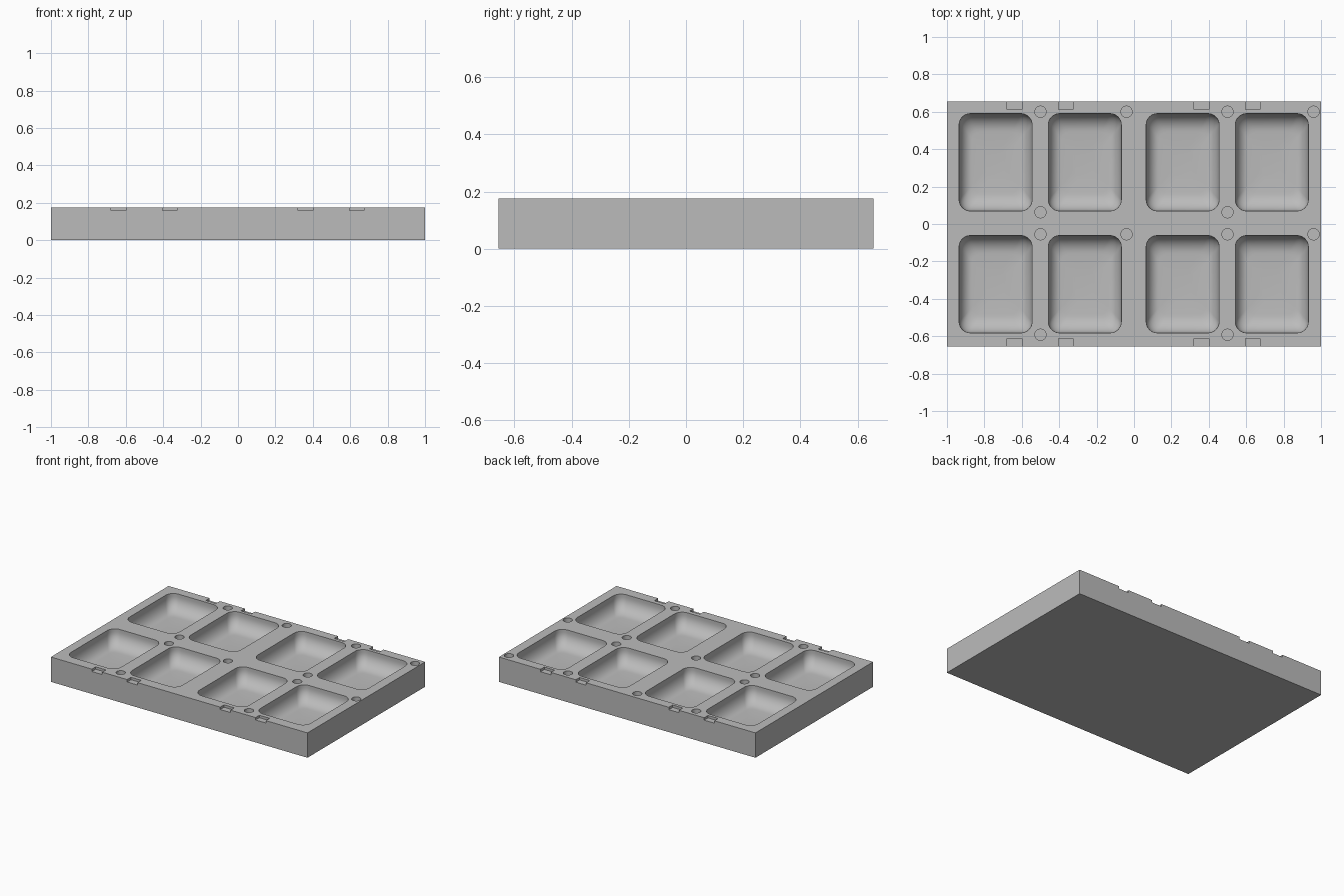
import bpy, bmesh
from math import sin, cos, pi

if "Cube" in bpy.data.objects:
    bpy.data.objects.remove(bpy.data.objects["Cube"])

TOP = 0.175
HALF_Y = 0.655

grey = bpy.data.materials.new("plain grey")
grey.use_nodes = True
grey.diffuse_color = (0.5, 0.5, 0.5, 1)
grey.node_tree.nodes["Principled BSDF"].inputs["Base Color"].default_value = (0.5, 0.5, 0.5, 1)


def add_object(name, bm):
    bmesh.ops.recalc_face_normals(bm, faces=bm.faces)
    mesh = bpy.data.meshes.new(name)
    bm.to_mesh(mesh)
    bm.free()
    mesh.materials.append(grey)
    obj = bpy.data.objects.new(name, mesh)
    bpy.context.collection.objects.link(obj)
    return obj


def box(bm, x, y, z, size):
    verts = bmesh.ops.create_cube(bm, size=1)["verts"]
    bmesh.ops.scale(bm, vec=size, verts=verts)
    bmesh.ops.translate(bm, vec=(x, y, z), verts=verts)


def rounded_ring(bm, x, y, z, hx, hy, r, steps=8):
    """Loop of vertices around a rounded rectangle."""
    ring = []
    for q, (sx, sy) in enumerate([(1, 1), (-1, 1), (-1, -1), (1, -1)]):
        for i in range(steps + 1):
            a = (q + i / steps) * pi / 2
            ring.append(bm.verts.new((x + sx * (hx - r) + r * cos(a),
                                      y + sy * (hy - r) + r * sin(a), z)))
    return ring


def pocket(bm, x, y, hx=0.195, hy=0.26, depth=0.12):
    """Rounded tray pocket: straight lip, wide curved wall, gently dished floor."""
    rings = [rounded_ring(bm, x, y, TOP + 0.03, hx, hy, 0.06)]
    steps = 10
    for i in range(steps + 1):
        a = i / steps * pi / 2
        t = 1 - cos(a)
        rings.append(rounded_ring(bm, x, y, TOP - 0.02 - (depth - 0.025) * sin(a),
                                  hx - 0.07 * t, hy - 0.1 * t, 0.06 - 0.02 * t))
    rings.append(rounded_ring(bm, x, y, TOP - depth, hx * 0.3, hy * 0.3, 0.03))
    for a, b in zip(rings, rings[1:]):
        for i in range(len(a)):
            j = (i + 1) % len(a)
            bm.faces.new((a[i], a[j], b[j], b[i]))
    bm.faces.new(rings[0])
    bm.faces.new(rings[-1])


# Solid tray block
bm = bmesh.new()
box(bm, 0, 0, TOP / 2, (2, 2 * HALF_Y, TOP))
tray = add_object("tray_block", bm)

# Eight pockets in two rows
bm = bmesh.new()
for x in (-0.74, -0.263, 0.26, 0.737):
    for y in (0.33, -0.322):
        pocket(bm, x, y)
pockets = add_object("pocket_cutter", bm)

# Round sockets between the pockets
bm = bmesh.new()
depth = 0.04
spots = [(x, y) for x in (-0.5, 0.5) for y in (0.6, 0.063, -0.055, -0.592)]
spots += [(x, y) for x in (-0.04, 0.96) for y in (0.6, -0.055)]
for x, y in spots:
    verts = bmesh.ops.create_cone(bm, cap_ends=True, segments=32, radius1=0.03,
                                  radius2=0.03, depth=2 * depth)["verts"]
    bmesh.ops.translate(bm, vec=(x, y, TOP), verts=verts)
sockets = add_object("socket_cutter", bm)

# Shallow notches along the front and back edges
bm = bmesh.new()
for x in (-0.64, -0.365, 0.36, 0.635):
    for side in (-1, 1):
        box(bm, x, side * HALF_Y, TOP, (0.08, 0.085, 0.034))
notches = add_object("notch_cutter", bm)

# Cut everything out of the block
for cutter in (pockets, sockets, notches):
    mod = tray.modifiers.new(cutter.name, "BOOLEAN")
    mod.operation = "DIFFERENCE"
    mod.solver = "EXACT"
    mod.object = cutter
bpy.context.view_layer.objects.active = tray
tray.select_set(True)
for mod in list(tray.modifiers):
    bpy.ops.object.modifier_apply(modifier=mod.name)
for cutter in (pockets, sockets, notches):
    bpy.data.objects.remove(cutter)

bpy.ops.object.select_all(action="DESELECT")
tray.select_set(True)
bpy.ops.object.shade_smooth_by_angle(angle=0.6)
